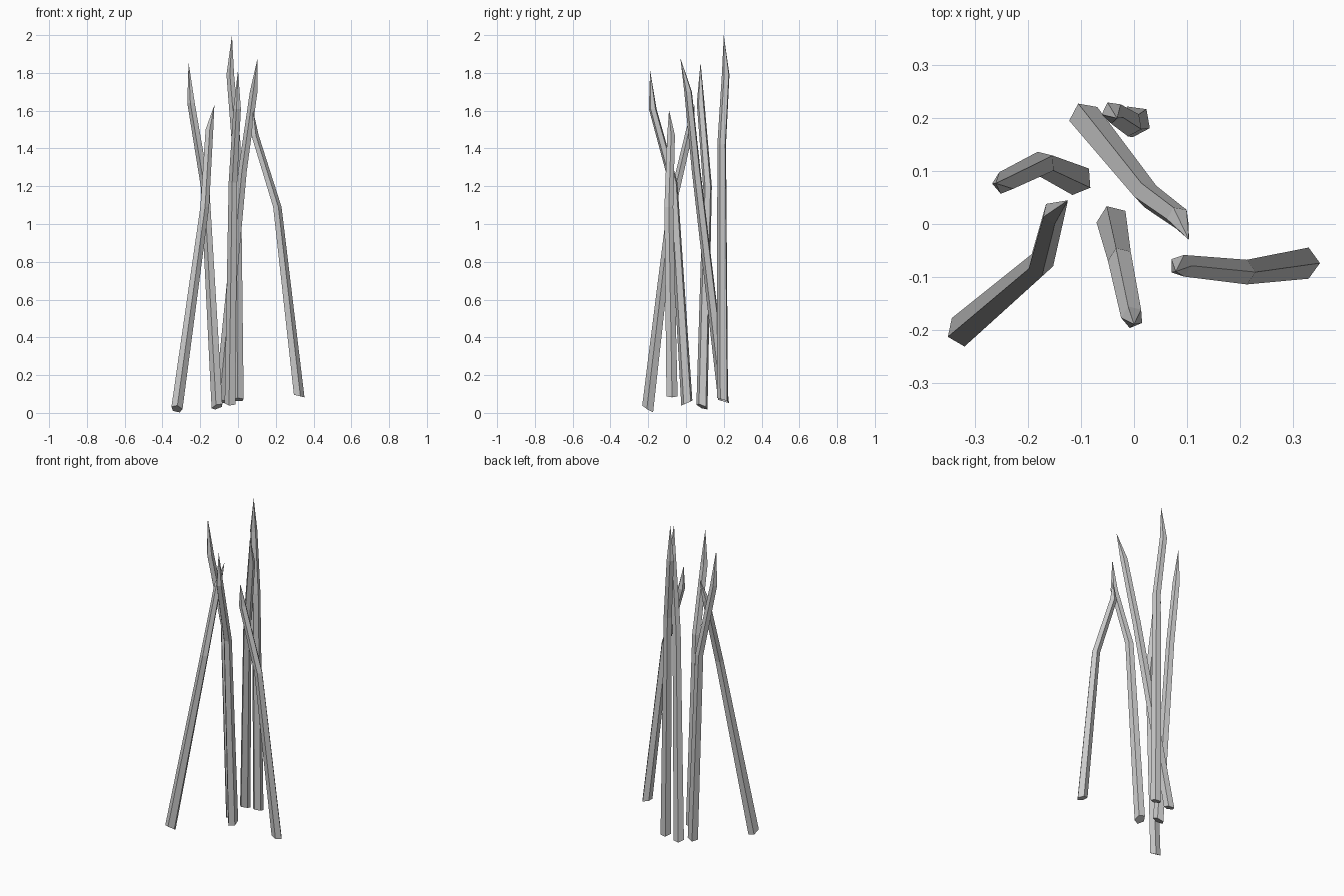
import bpy, bmesh
from math import sin, cos, radians

if "Cube" in bpy.data.objects:
    bpy.data.objects.remove(bpy.data.objects["Cube"])

RADII = (0.031, 0.0245, 0.0215)


def make_spike(name, turn, slope, path):
    """Bent five-sided spike: base, bend and shoulder rings, then a point."""
    bm = bmesh.new()
    rings = []
    for i, ((cx, cy, cz), r) in enumerate(zip(path, RADII)):
        ring = []
        for k in range(5):
            a = radians(turn + 72 * k)
            dx, dy = r * cos(a), r * sin(a)
            # only the cut base end is slanted
            dz = slope[0] * dx + slope[1] * dy if i == 0 else 0
            ring.append(bm.verts.new((cx + dx, cy + dy, cz + dz)))
        rings.append(ring)
    tip = bm.verts.new(path[3])
    bm.faces.new(rings[0][::-1])
    for k in range(5):
        n = (k + 1) % 5
        for low, high in zip(rings, rings[1:]):
            bm.faces.new((low[k], low[n], high[n], high[k]))
        bm.faces.new((rings[2][k], rings[2][n], tip))
    bmesh.ops.recalc_face_normals(bm, faces=bm.faces)
    mesh = bpy.data.meshes.new(name)
    bm.to_mesh(mesh)
    bm.free()
    obj = bpy.data.objects.new(name, mesh)
    bpy.context.collection.objects.link(obj)


# Six leaning spikes: name, ring rotation, base slant, centre points
make_spike("front_left_spike", 60, (-0.15, -0.6),
           [(-0.324, -0.201, 0.021), (-0.177, -0.075, 1.09), (-0.152, 0.022, 1.50), (-0.125, 0.045, 1.63)])
make_spike("left_spike", 40, (0.3, -0.4),
           [(-0.109, 0.085, 0.033), (-0.173, 0.114, 1.20), (-0.247, 0.078, 1.64), (-0.262, 0.077, 1.857)])
make_spike("front_spike", 40, (0.0, 0.45),
           [(-0.040, 0.005, 0.052), (-0.025, -0.068, 1.22), (-0.003, -0.176, 1.61), (0.0, -0.19, 1.815)])
make_spike("back_left_spike", 44, (0.0, -0.3),
           [(-0.092, 0.200, 0.060), (0.025, 0.055, 1.28), (0.084, 0.012, 1.70), (0.104, -0.03, 1.88)])
make_spike("back_spike", 46, (0.0, -0.3),
           [(0.002, 0.195, 0.070), (-0.008, 0.190, 1.42), (-0.040, 0.211, 1.79), (-0.032, 0.200, 2.0)])
make_spike("right_spike", 0, (-0.25, 0.0),
           [(0.321, -0.074, 0.090), (0.206, -0.091, 1.09), (0.088, -0.079, 1.47), (0.079, -0.09, 1.605)])
